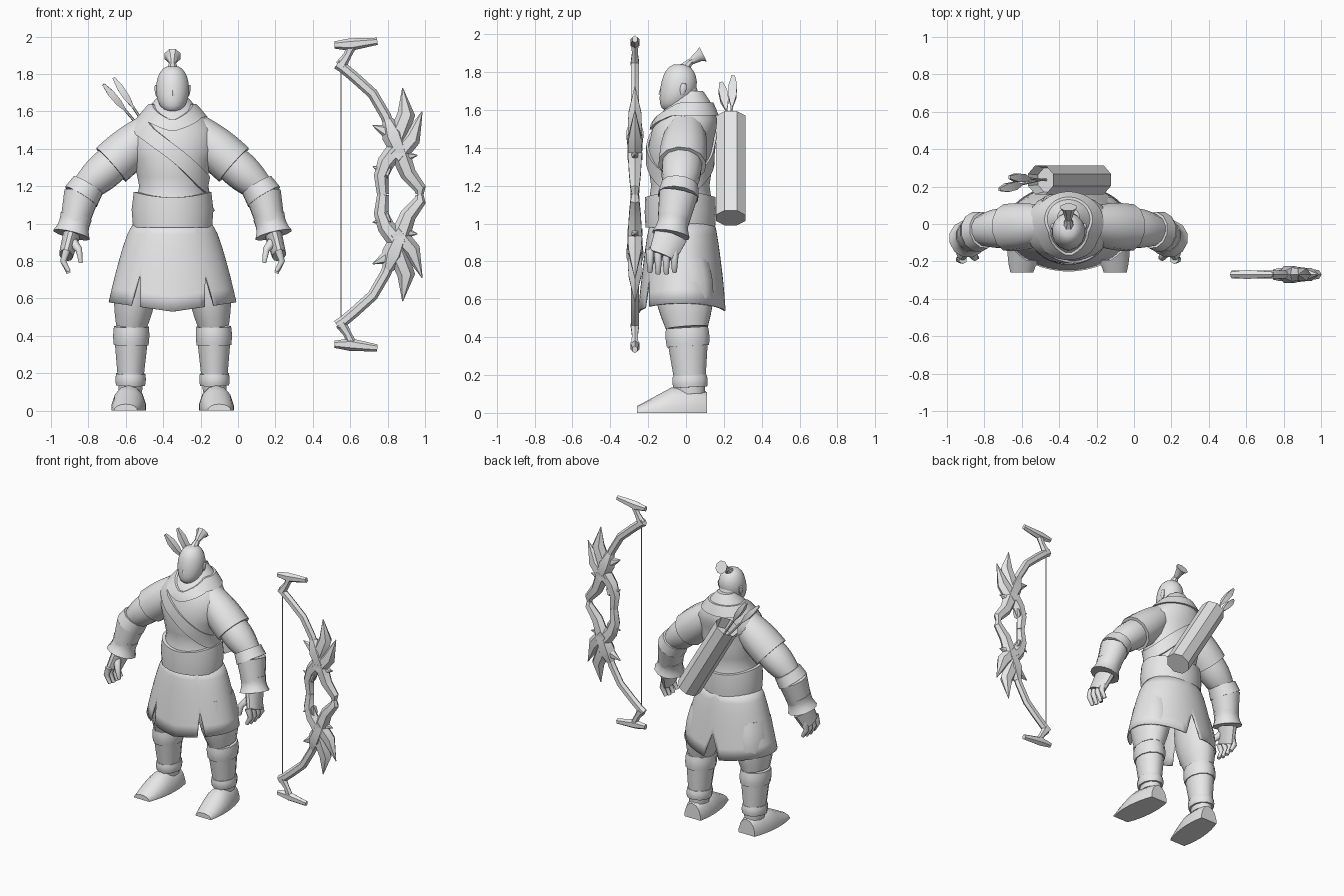
import bpy, bmesh
from math import sin, cos, pi, radians
from mathutils import Vector

cube = bpy.data.objects.get("Cube")
if cube:
    bpy.data.objects.remove(cube, do_unlink=True)

grey = bpy.data.materials.new("plain_grey")
grey.use_nodes = True
grey.diffuse_color = (0.8, 0.8, 0.8, 1)
grey.node_tree.nodes["Principled BSDF"].inputs["Base Color"].default_value = grey.diffuse_color

BODY = Vector((-0.35, 0, 0))      # centre line of the figure
BOW = Vector((0, -0.27, 1.155))   # middle of the bow
WORLD = Vector((0, 0, 0))
ACROSS, DEEP = Vector((1, 0, 0)), Vector((0, 1, 0))


def skin(name, rows, origin=BODY, mirror="", caps=True, thick=0, hollow=0, angle=40):
    """Skin closed rings of points into one object."""
    bm = bmesh.new()
    rings = [[bm.verts.new(p) for p in row] for row in rows]
    n = len(rings[0])
    for low, high in zip(rings, rings[1:]):
        for i in range(n):
            j = (i + 1) % n
            bm.faces.new((low[i], low[j], high[j], high[i]))
    if caps:
        bm.faces.new(rings[0][::-1])
        top = bm.faces.new(rings[-1])
    bmesh.ops.recalc_face_normals(bm, faces=bm.faces[:])
    if hollow:
        bmesh.ops.inset_individual(bm, faces=[top], thickness=0.015, depth=-hollow)
    mesh = bpy.data.meshes.new(name)
    bm.to_mesh(mesh)
    bm.free()
    mesh.materials.append(grey)
    ob = bpy.data.objects.new(name, mesh)
    ob.location = origin
    bpy.context.collection.objects.link(ob)
    bpy.ops.object.select_all(action='DESELECT')
    ob.select_set(True)
    bpy.context.view_layer.objects.active = ob
    bpy.ops.object.shade_smooth_by_angle(angle=radians(angle))
    if thick:
        ob.modifiers.new("thickness", 'SOLIDIFY').thickness = thick
    if mirror:
        mod = ob.modifiers.new("mirror", 'MIRROR')
        mod.use_axis = [axis == mirror for axis in "xyz"]


def turn(n):
    return [2 * pi * (k + 0.5) / n for k in range(n)]


def tube(name, points, start, end, bulge=0, depth=1, sides=12, ref=ACROSS, cuts=1, **options):
    """Sweep an ellipse along points, its radius running from start to end."""
    corners = [Vector(p) for p in points]
    path = [a.lerp(b, c / cuts) for a, b in zip(corners, corners[1:]) for c in range(cuts)]
    path.append(corners[-1])
    last = len(path) - 1
    rows = []
    for i, p in enumerate(path):
        t = (path[min(i + 1, last)] - path[max(i - 1, 0)]).normalized()
        u = (ref - t * ref.dot(t)).normalized()
        v = t.cross(u) * depth
        r = start + (end - start) * i / last + bulge * sin(pi * i / last)
        rows.append([p + (u * cos(a) + v * sin(a)) * r for a in turn(sides)])
    skin(name, rows, **options)


def limb(name, a, b, start, end, bulge=0, depth=1.15):
    """One mirrored sleeve, guard or muscle between two points of a limb."""
    tube(name, [a, b], start, end, bulge, depth, cuts=6, mirror="x")


# Torso half widths, one for each tenth of height from the waist up
WIDTHS = [.19, .2, .18, .2, .23, .23, .15, .06]


def on_torso(a, z, off=0):
    """Point on the torso at an angle and height, pushed outwards."""
    step = min(max((z - 1) * 10, 0), len(WIDTHS) - 1.001)
    i = int(step)
    wide = WIDTHS[i] + (WIDTHS[i + 1] - WIDTHS[i]) * (step - i)
    deep = .17 * min(1, (wide / .2) ** .85)
    middle = .03 - .06 * min(1, max(0, 1.66 - z) * 4)
    return Vector((cos(a) * (wide + off), middle + sin(a) * (deep + off), z))


def band(name, low, high, off):
    """Cloth layer hugging the torso between two edge rules."""
    skin(name, [[on_torso(a, low(a) + f * (high(a) - low(a)), o) for a in turn(36)]
                for f, o in ((0, 0), (0, off), (.5, off), (1, off), (1, 0))], caps=False)


def front_dip(a):
    """One at the middle of the front, fading to nothing at the sides."""
    return max(0, 1 - abs(a - 1.5 * pi))


skin("torso", [[on_torso(a, 1 + .05 * k) for a in turn(24)] for k in range(15)])
band("waist_wrap", lambda a: .98, lambda a: 1.14 + .03 * cos(a) ** 2, .022)
band("chest_strap", lambda a: 1.33 - .18 * cos(a), lambda a: 1.43 - .18 * cos(a), .012)
band("collar", lambda a: 1.57 - .08 * front_dip(a), lambda a: 1.64 - .09 * front_dip(a), .014)


# Skirt with slits at the front corners and back
def hem(d):
    if abs(d - 35) < 2:
        return .73
    if d > 172:
        return .72 if d > 178 else .64
    return .53 + .05 * sin(radians(d))


def skirt_point(d, t):
    z = 1.02 + t * (hem(min(d, 360 - d)) - 1.02)
    flare = ((1.02 - z) * 2) ** .7
    a = radians(d - 90)
    return Vector((cos(a) * (.2 + .155 * flare), -.02 + sin(a) * (.165 + .07 * flare), z))


skin("skirt", [[skirt_point(d, t / 6) for d in range(0, 360, 5)] for t in range(7)],
     caps=False, thick=.01, angle=50)


# Head with a forward jaw
def head_ring(a):
    wide = .09 * cos(a) ** .8
    back = -.033 - .05 * ((1 - sin(a)) / 2) ** 3
    return [Vector((cos(b) * wide, back + sin(b) * wide * 1.08, 1.72 + .125 * sin(a)))
            for b in turn(16)]


skin("head", [head_ring(radians(d)) for d in range(-75, 76, 15)], angle=60)
tube("neck", [(0, .025, 1.55), (0, -.01, 1.72)], .085, .065)
tube("nose", [(0, -.12, 1.74), (0, -.13, 1.68)], .008, .016, sides=6)
limb("ear", (.082, -.02, 1.68), (.087, -.01, 1.74), .006, .008, bulge=.004, depth=1.6)
tube("topknot_tie", [(0, -.01, 1.82), (0, .025, 1.858)], .032, .018, sides=8)
tube("topknot_tuft", [(0, .025, 1.855), (0, .07, 1.885), (0, .09, 1.895)], .018, .046, sides=8)

# Arm with layered sleeve and bracers
shoulder = Vector((.12, 0, 1.5))
elbow = Vector((.48, -.035, 1.18))
wrist = Vector((.54, -.08, .94))
limb("sleeve", shoulder, shoulder.lerp(elbow, .58), .095, .122, bulge=.01, depth=1.05)
limb("upper_arm", shoulder.lerp(elbow, .5), elbow, .1, .072, bulge=.014, depth=1.05)
limb("elbow_guard", shoulder.lerp(elbow, .92), elbow.lerp(wrist, .15), .092, .102, depth=1.08)
limb("forearm", elbow.lerp(wrist, .1), wrist, .098, .07, depth=1.08)
limb("wrist_cuff", elbow.lerp(wrist, .6), wrist, .088, .102, bulge=-.01, depth=1)

# Hand
limb("palm", wrist, (.57, -.125, .83), .046, .038, depth=2)
for i in range(4):
    y = -.19 + .043 * i
    tip = .73 + .01 * abs(i - 1.5)
    tube("finger_%d" % (i + 1), [(.565, y, .86), (.585, y, .8), (.555, y, tip)], .024, .013,
         sides=6, mirror="x", angle=65)
tube("thumb", [(.54, -.13, .91), (.5, -.18, .86), (.49, -.18, .79)], .028, .012,
     sides=6, mirror="x", angle=65)

# Leg, knee guard and boot
hip = Vector((.18, -.02, .8))
knee = Vector((.22, .005, .45))
ankle = Vector((.225, .025, .1))
limb("trouser", hip, knee, .105, .085, bulge=.022, depth=1.35)
limb("knee_guard", knee, knee.lerp(ankle, .28), .096, .096, bulge=.004, depth=1.2)
limb("shin", knee.lerp(ankle, .2), ankle, .092, .064, depth=1.2)
limb("boot_cuff", knee.lerp(ankle, .72), knee.lerp(ankle, .9), .08, .08, bulge=.004)


def foot_ring(t):
    wide = .093 * sin(pi * (.17 + .68 * t)) ** .5
    high = .035 + .1 * min(1, .75 + 2 * t, 2 - 2 * t)
    return [Vector((.22 + .03 * t + cos(a) * wide, .11 - .37 * t, high * max(0, sin(a)) ** .9))
            for a in turn(14)]


skin("foot", [foot_ring(t / 8) for t in range(9)], mirror="x", angle=50)

# Quiver and arrows on the back
mouth = Vector((-.5, .236, 1.555))
tube("quiver", [(-.19, .236, 1.03), mouth], .084, .084, sides=8, ref=DEEP,
     origin=WORLD, hollow=.08, angle=30)
for i in range(2):
    tip = Vector((-.72 + .055 * i, .185 + .065 * i, 1.745 + .035 * i))
    root = mouth + Vector((.03 * i, 0, -.07))
    tube("arrow_shaft_%d" % (i + 1), [root, tip], .007, .007, sides=6, ref=DEEP, origin=WORLD)
    tube("arrow_feather_%d" % (i + 1), [root.lerp(tip, .45), tip], .008, .012, bulge=.024,
         depth=.8, sides=4, ref=DEEP, cuts=3, origin=WORLD, angle=20)


# Bow: upper half as tapered bars, mirrored for the lower half
def bow_bar(part, start, end, *points, bulge=0):
    tube("bow_" + part, [(x, 0, z) for x, z in points], start, end, bulge, depth=1.2,
         sides=6, ref=DEEP, origin=BOW, mirror="z")


bow_bar("tip", .016, .016, (.515, .8), (.6, .802), (.745, .82), bulge=.012)
bow_bar("neck", .022, .026, (.61, .8), (.585, .745), (.55, .69), bulge=-.006)
bow_bar("limb", .024, .024, (.53, .7), (.56, .68), (.62, .63), (.72, .54), (.79, .42), (.82, .34))
bow_bar("knuckle", .025, .04, (.8, .4), (.83, .32), (.87, .22), bulge=.02)
bow_bar("upper_spike", .045, .002, (.84, .28), (.9, .43), (.88, .57), bulge=.016)
bow_bar("outer_spike", .045, .002, (.84, .2), (.93, .3), (.985, .445), bulge=.016)
bow_bar("inner_spike", .045, .002, (.85, .31), (.79, .34), (.72, .37), bulge=.006)
bow_bar("inner_grip", .045, .026, (.87, .27), (.79, .17), (.765, .1), (.775, 0))
bow_bar("grip_barb", .035, .002, (.81, .12), (.72, .15))
bow_bar("outer_grip", .045, .018, (.86, .24), (.91, .11), (.975, .03), (.97, 0))
bow_bar("side_barb", .04, .002, (.86, .2), (.96, .21))
tube("bow_string", [(.55, 0, -.67), (.55, 0, .67)], .003, .003, sides=6, origin=BOW)
